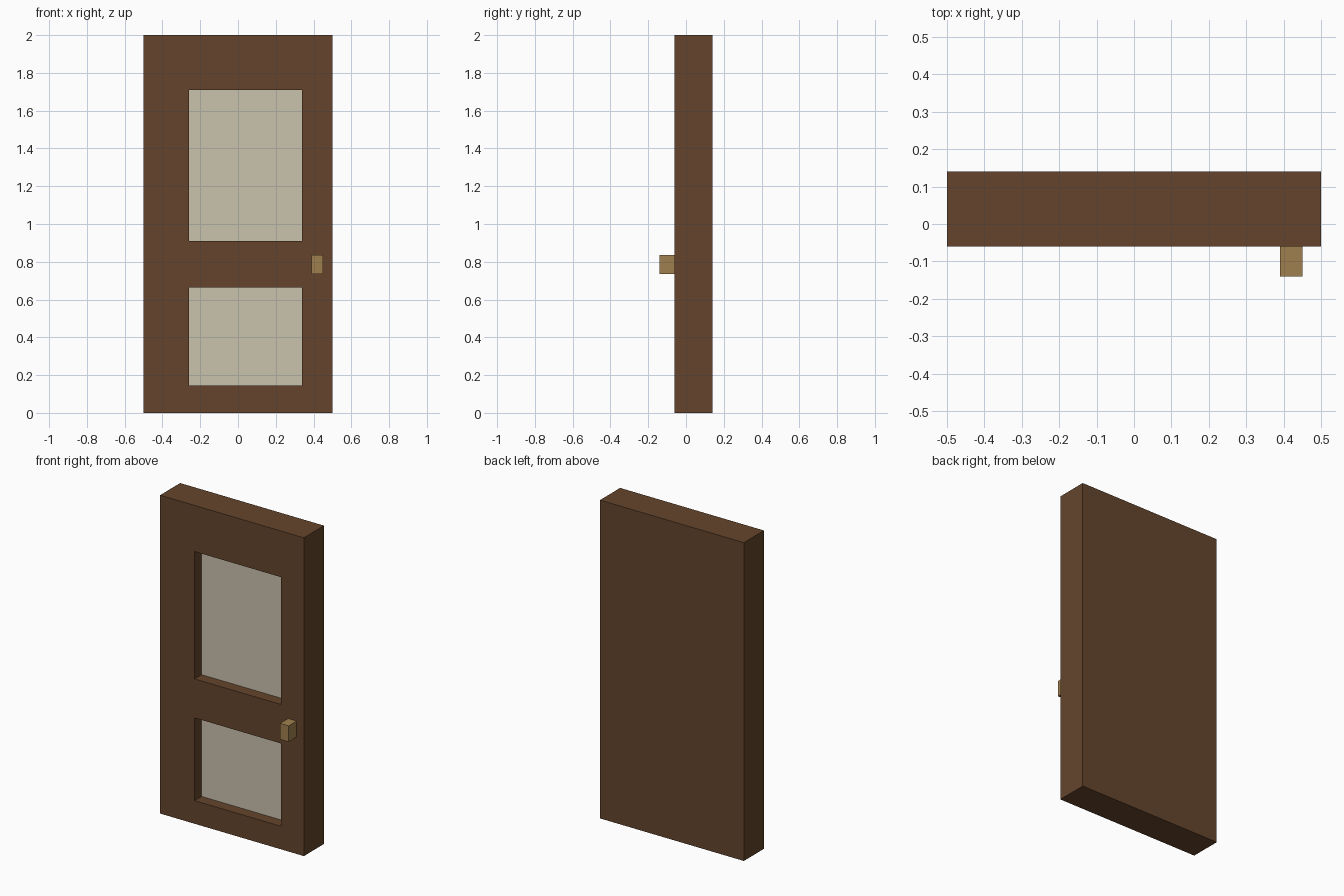
import bpy
import bmesh
from mathutils import Vector

cube = bpy.data.objects.get("Cube")
if cube:
    bpy.data.objects.remove(cube, do_unlink=True)


def material(name, srgb):
    """Flat material from an 8-bit sRGB colour."""
    linear = [((c / 255 + 0.055) / 1.055) ** 2.4 for c in srgb] + [1.0]
    mat = bpy.data.materials.new(name)
    mat.use_nodes = True
    mat.diffuse_color = linear
    bsdf = mat.node_tree.nodes["Principled BSDF"]
    bsdf.inputs["Base Color"].default_value = linear
    bsdf.inputs["Roughness"].default_value = 0.8
    return mat


def box_mesh(low, high):
    bm = bmesh.new()
    bmesh.ops.create_cube(bm, size=1)
    low, high = Vector(low), Vector(high)
    for v in bm.verts:
        v.co = (low + high) / 2 + v.co * (high - low)
    return bm


def finish(bm, name, *materials):
    bmesh.ops.recalc_face_normals(bm, faces=bm.faces)
    mesh = bpy.data.meshes.new(name)
    bm.to_mesh(mesh)
    bm.free()
    for mat in materials:
        mesh.materials.append(mat)
    obj = bpy.data.objects.new(name, mesh)
    bpy.context.collection.objects.link(obj)
    return obj


wood = material("brown wood", (101, 69, 44))
pane = material("cream pane", (202, 194, 174))
brass = material("dull brass", (160, 128, 78))

# Door slab, sliced along the edges of its two panels
FRONT, DEPTH = -0.06, 0.07
LEFT, RIGHT = -0.26, 0.34
PANELS = [(0.145, 0.665), (0.91, 1.71)]
bm = box_mesh((-0.5, FRONT, 0), (0.5, 0.14, 2))
cuts = [((x, 0, 0), (1, 0, 0)) for x in (LEFT, RIGHT)]
cuts += [((0, 0, z), (0, 0, 1)) for panel in PANELS for z in panel]
for point, normal in cuts:
    bmesh.ops.bisect_plane(bm, geom=bm.verts[:] + bm.edges[:] + bm.faces[:],
                           plane_co=point, plane_no=normal)


def in_panel(face):
    c = face.calc_center_median()
    return (face.normal.y < -0.9 and LEFT < c.x < RIGHT
            and any(lo < c.z < hi for lo, hi in PANELS))


# Recessed panels: push the panel faces back, leaving wooden reveals
bm.normal_update()
for face in [f for f in bm.faces if in_panel(f)]:
    inner = bmesh.ops.extrude_discrete_faces(bm, faces=[face])["faces"][0]
    inner.material_index = 1
    bmesh.ops.translate(bm, verts=inner.verts, vec=(0, DEPTH, 0))
finish(bm, "door_slab", wood, pane)

# Block handle on the front
finish(box_mesh((0.39, -0.14, 0.735), (0.45, FRONT, 0.835)), "handle", brass)
